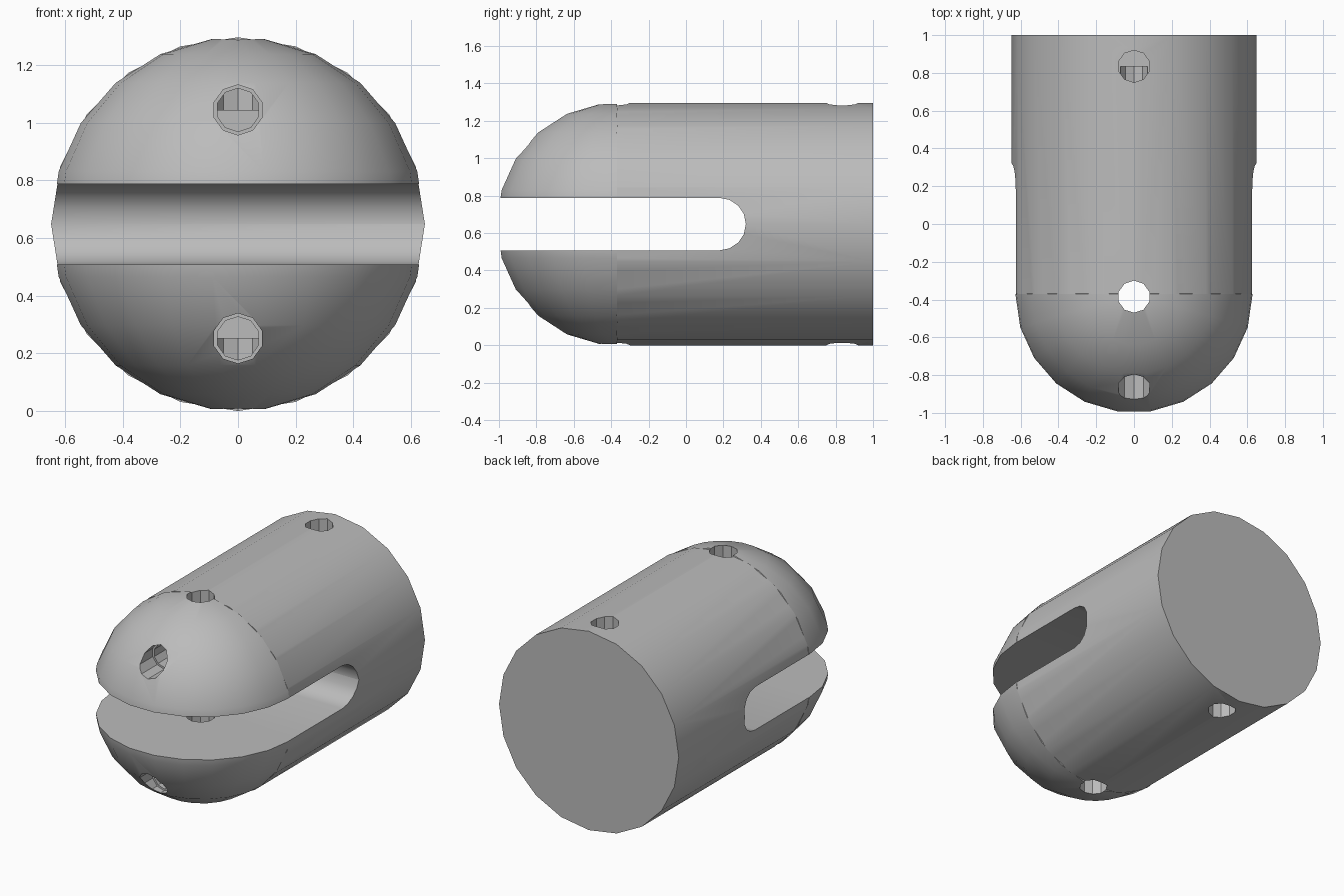
import bpy
import bmesh
from math import cos, sin, pi, radians
from mathutils import Matrix, Vector

cube = bpy.data.objects.get("Cube")
if cube:
    bpy.data.objects.remove(cube, do_unlink=True)

MID = 0.648        # height of the long axis
DOME_Y = -0.37     # where the barrel meets the dome
RADIUS = 0.648

grey = bpy.data.materials.new("plain_grey")
grey.use_nodes = True
colour = (0.5, 0.5, 0.5, 1)
grey.diffuse_color = colour
grey.node_tree.nodes["Principled BSDF"].inputs["Base Color"].default_value = colour


def finish(name, bm):
    mesh = bpy.data.meshes.new(name)
    bmesh.ops.recalc_face_normals(bm, faces=bm.faces)
    bm.to_mesh(mesh)
    bm.free()
    mesh.materials.append(grey)
    obj = bpy.data.objects.new(name, mesh)
    bpy.context.collection.objects.link(obj)
    return obj


def rod(name, start, end, radius, sides, turn=0):
    """Prism running from start to end."""
    start, end = Vector(start), Vector(end)
    axis = end - start
    place = (Matrix.Translation((start + end) / 2)
             @ axis.to_track_quat('Z', 'Y').to_matrix().to_4x4()
             @ Matrix.Rotation(turn, 4, 'Z'))
    bm = bmesh.new()
    bmesh.ops.create_cone(bm, cap_ends=True, segments=sides, radius1=radius,
                          radius2=radius, depth=axis.length, matrix=place)
    return finish(name, bm)


def combine(target, tool, operation):
    mod = target.modifiers.new(operation.lower(), 'BOOLEAN')
    mod.operation = operation
    mod.solver = 'EXACT'
    mod.object = tool
    bpy.context.view_layer.objects.active = target
    bpy.ops.object.modifier_apply(modifier=mod.name)
    bpy.data.objects.remove(tool, do_unlink=True)


# Barrel
body = rod("slotted_body", (0, DOME_Y, MID), (0, 1, MID), RADIUS, 20)

# Faceted half dome, tucked a little way into the barrel
bm = bmesh.new()
for ring in range(11):
    polar = (ring + 0.5) * pi / 11
    for step in range(12):
        azimuth = pi + step * pi / 11
        x = RADIUS * sin(polar) * cos(azimuth)
        y = RADIUS * sin(polar) * sin(azimuth)
        z = RADIUS * cos(polar)
        bm.verts.new((x, DOME_Y + y, MID + z))
        if step in (0, 11):
            bm.verts.new((x * 0.9, DOME_Y + 0.02, MID + z * 0.9))
bmesh.ops.convex_hull(bm, input=bm.verts)
bmesh.ops.dissolve_limit(bm, angle_limit=radians(0.5), verts=bm.verts, edges=bm.edges)
combine(body, finish("dome", bm), 'UNION')

# Slot with a rounded inner end
bm = bmesh.new()
outline = [(-1.2, -0.14)]
outline += [(0.18 + 0.14 * cos(a), 0.14 * sin(a))
            for a in (-pi / 2 + i * pi / 8 for i in range(9))]
outline += [(-1.2, 0.14)]
face = bm.faces.new([bm.verts.new((-1, y, MID + z)) for y, z in outline])
side = bmesh.ops.extrude_face_region(bm, geom=[face])["geom"]
bmesh.ops.translate(bm, vec=(2, 0, 0),
                    verts=[v for v in side if isinstance(v, bmesh.types.BMVert)])
combine(body, finish("slot_cutter", bm), 'DIFFERENCE')

# Mirrored holes above and below the slot
for s in (1, -1):
    level = MID + s * 0.396
    outside = MID + s * 0.8
    holes = [
        ((0, DOME_Y - 0.015, MID), (0, DOME_Y - 0.015, outside), 0.085),
        ((0, 0.835, level), (0, 0.835, outside), 0.085),
        ((0, -1.2, level), (0, -0.76, level), 0.087),
        ((0, -0.8, level), (0, 0.835, level), 0.075),
    ]
    for start, end, radius in holes:
        combine(body, rod("hole_cutter", start, end, radius, 10), 'DIFFERENCE')

bpy.ops.object.select_all(action='DESELECT')
body.select_set(True)
bpy.context.view_layer.objects.active = body
bpy.ops.object.shade_smooth_by_angle(angle=radians(30))
